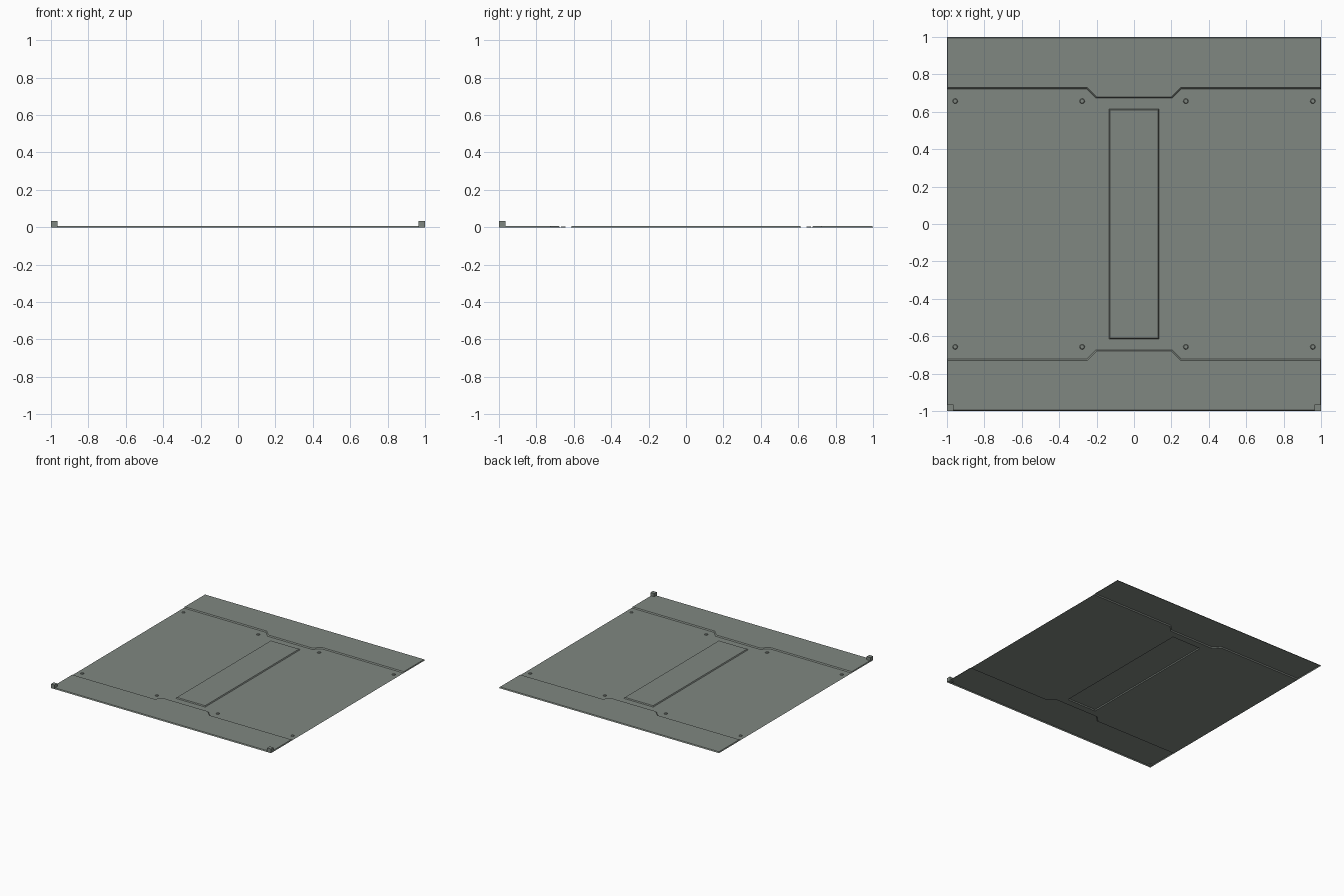
import bpy, bmesh, math

if "Cube" in bpy.data.objects:
    bpy.data.objects.remove(bpy.data.objects["Cube"])

H = 0.008   # height of the pressed panels

mat = bpy.data.materials.new("grey green metal")
mat.diffuse_color = (0.215, 0.243, 0.218, 1)
mat.use_nodes = True
mat.node_tree.nodes["Principled BSDF"].inputs["Base Color"].default_value = mat.diffuse_color


def finish(name, bm, mirror=(False, False)):
    me = bpy.data.meshes.new(name)
    bm.to_mesh(me)
    bm.free()
    me.materials.append(mat)
    ob = bpy.data.objects.new(name, me)
    bpy.context.collection.objects.link(ob)
    if any(mirror):
        m = ob.modifiers.new("mirror", 'MIRROR')
        m.use_axis = (mirror[0], mirror[1], False)
        m.merge_threshold = 0.0002
    return ob


def face(bm, pts):
    # every face of the pressed sheet looks upwards
    f = bm.faces.new([bm.verts.new(p) for p in pts])
    f.normal_update()
    if f.normal.z < 0:
        f.normal_flip()


def at(pts, z):
    return [(x, y, z) for x, y in pts]


def slope(bm, top, low):
    # sloped wall between a raised line and a low line
    for i in range(len(top) - 1):
        face(bm, at(top[i:i + 2], H) + at(low[i:i + 2][::-1], 0))


# pressed sheet: one quarter, mirrored in x and y
bm = bmesh.new()
rib_top = [(0.128, 0), (0.128, 0.61), (0, 0.61)]
rib_low = [(0.133, 0), (0.133, 0.615), (0, 0.615)]
step_top = [(0, 0.68), (0.2, 0.68), (0.25, 0.73), (0.996, 0.73)]
step_low = [(0, 0.673), (0.203, 0.673), (0.253, 0.723), (1, 0.723)]
rim_top = [(0.996, 0.73), (0.996, 0.994), (0, 0.994)]
rim_low = [(1, 0.723), (1, 1), (0, 1)]
face(bm, at([(0, 0)] + rib_top, H))
slope(bm, rib_top, rib_low)
face(bm, at(rib_low + step_low + [(1, 0)], 0))
slope(bm, step_top, step_low)
face(bm, at(step_top + rim_top[1:], H))
slope(bm, rim_top, rim_low)
bmesh.ops.remove_doubles(bm, verts=bm.verts, dist=0.0001)
finish("pressed_sheet", bm, (True, True))

# rivets in the recessed field
bm = bmesh.new()
for x in (0.277, 0.956):
    r = bmesh.ops.create_cone(bm, cap_ends=True, segments=8,
                              radius1=0.014, radius2=0.011, depth=0.005)
    bmesh.ops.translate(bm, verts=r["verts"], vec=(x, 0.657, 0.0025))
finish("rivets", bm, (True, True))

# small blocks at the front corners
bm = bmesh.new()
r = bmesh.ops.create_cube(bm, size=1)
bmesh.ops.scale(bm, verts=r["verts"], vec=(0.034, 0.034, 0.034))
bmesh.ops.translate(bm, verts=r["verts"], vec=(0.983, -0.983, 0.017))
finish("corner_blocks", bm, (True, False))
